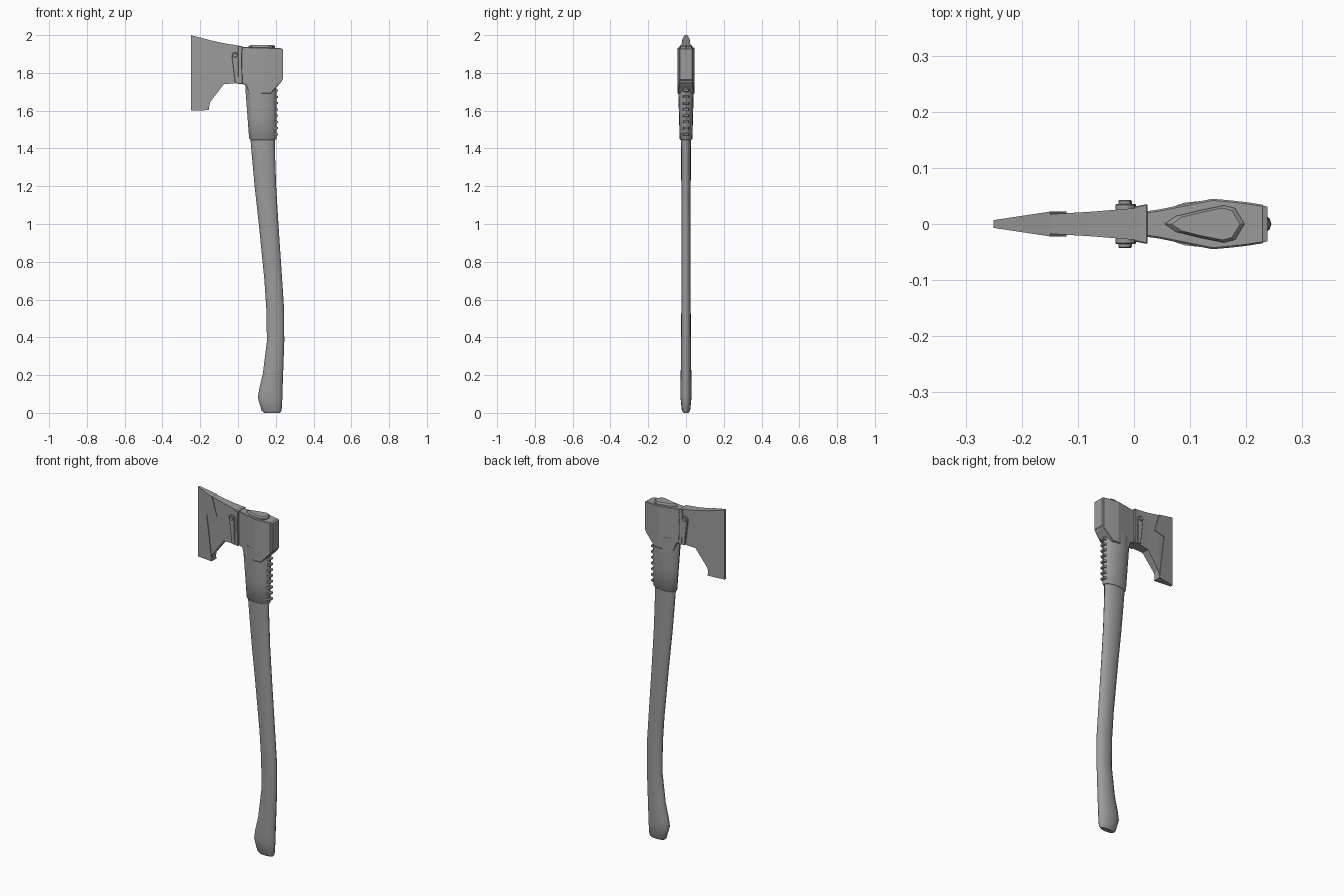
import bpy, bmesh, math

cube = bpy.data.objects.get("Cube")
if cube:
    bpy.data.objects.remove(cube)

mat = bpy.data.materials.new("plain_grey")
mat.use_nodes = True
GREY = (0.33, 0.33, 0.33, 1)
mat.diffuse_color = GREY
mat.node_tree.nodes["Principled BSDF"].inputs["Base Color"].default_value = GREY


def finish(name, bm, smooth=None, bevel=0):
    """Turn a bmesh into a named object with the shared material."""
    bmesh.ops.recalc_face_normals(bm, faces=bm.faces)
    me = bpy.data.meshes.new(name)
    bm.to_mesh(me)
    bm.free()
    ob = bpy.data.objects.new(name, me)
    bpy.context.collection.objects.link(ob)
    me.materials.append(mat)
    if bevel:
        mod = ob.modifiers.new("bevel", 'BEVEL')
        mod.width = bevel
        mod.segments = 1
    if smooth:
        bpy.ops.object.select_all(action='DESELECT')
        ob.select_set(True)
        bpy.context.view_layer.objects.active = ob
        bpy.ops.object.shade_smooth_by_angle(angle=math.radians(smooth))
    return ob


def loft(name, rings, **kw):
    """Skin a list of equal-length point rings and cap both ends."""
    bm = bmesh.new()
    rows = [[bm.verts.new(p) for p in ring] for ring in rings]
    n = len(rows[0])
    for a, b in zip(rows, rows[1:]):
        for i in range(n):
            j = (i + 1) % n
            bm.faces.new((a[i], a[j], b[j], b[i]))
    bm.faces.new(rows[0])
    bm.faces.new(rows[-1])
    return finish(name, bm, **kw)


def oval(x0, x1, half, z, n=16):
    """Horizontal oval ring spanning x0..x1."""
    c, r = (x0 + x1) / 2, (x1 - x0) / 2
    return [(c + r * math.cos(t), half * math.sin(t), z)
            for t in (2 * math.pi * i / n for i in range(n))]


def box_ring(x, half, z0, z1):
    return [(x, -half, z0), (x, half, z0), (x, half, z1), (x, -half, z1)]


def slab(name, outline, half, **kw):
    """Plate through the thickness; half(x) gives the half thickness."""
    return loft(name, [[(x, s * half(x), z) for x, z in outline] for s in (-1, 1)], **kw)


# Curved shaft: left edge, right edge, half depth, height
shaft = [(.138, .222, .014, 0), (.125, .231, .022, .012), (.105, .235, .029, .08),
         (.113, .236, .030, .13), (.132, .239, .028, .21), (.153, .245, .026, .38),
         (.15, .244, .025, .55), (.14, .234, .025, .7), (.11, .214, .025, 1.0),
         (.088, .202, .025, 1.2), (.07, .195, .026, 1.4), (.062, .195, .028, 1.5),
         (.06, .19, .028, 1.7)]
loft("shaft", [oval(*s) for s in shaft], smooth=50)

# Protective sleeve under the head, with a lip at its lower end
sleeve = [(.066, .198, .028, 1.445), (.059, .204, .034, 1.452), (.05, .204, .037, 1.57),
          (.041, .204, .041, 1.69), (.041, .2, .041, 1.76)]
loft("sleeve", [oval(*s) for s in sleeve], smooth=40)

# Grip ribs on the back of the sleeve
for i in range(8):
    z = 1.475 + i * .033
    loft(f"sleeve_rib_{i + 1}", [box_ring(.185, .018, z - .008, z + .008),
                                 box_ring(.213, .013, z - .005, z + .005)])

# Head body around the eye, tapering to the poll
body = [(.018, .022, 1.742, 1.938), (.045, .026, 1.735, 1.937), (.06, .029, 1.69, 1.936),
        (.14, .045, 1.69, 1.934), (.173, .042, 1.69, 1.933), (.2, .039, 1.72, 1.932),
        (.232, .034, 1.755, 1.93)]
loft("head_body", [box_ring(*s) for s in body], bevel=.003)
loft("poll_face", [box_ring(.228, .033, 1.755, 1.93), box_ring(.238, .031, 1.765, 1.926)])

# Shaft end showing through the eye, with a chamfered top
half_eye = [(.055, 0), (.075, .014), (.12, .025), (.16, .033), (.18, .028), (.197, 0)]
eye = half_eye + [(x, -y) for x, y in half_eye[-2:0:-1]]


def eye_ring(scale, z):
    return [(.14 + (x - .14) * scale, y * scale, z) for x, y in eye]


loft("shaft_end", [eye_ring(1, 1.90), eye_ring(1, 1.94), eye_ring(.86, 1.947)])

# Blade with a hooked beard
blade = [(-.25, .005, 1.60, 2.0), (-.155, .017, 1.605, 1.975), (-.148, .0175, 1.645, 1.973),
         (-.075, .022, 1.74, 1.957), (.012, .029, 1.748, 1.943)]
loft("blade", [box_ring(*s) for s in blade])
loft("blade_neck", [box_ring(.005, .02, 1.755, 1.935), box_ring(.03, .02, 1.755, 1.935)])

# Raised cutting bevel wrapping the recessed cheek
bevel_outline = [(-.25, 2.0), (-.15, 1.974), (-.12, 1.87), (-.188, 1.86),
                 (-.152, 1.603), (-.25, 1.60)]
slab("cutting_bevel", bevel_outline, lambda x: .007 + .15 * min(x + .25, .1))

# Collar joining the blade to the head, and its rounded straps
collar = [(.0, 1.943), (.024, 1.941), (.02, 1.88), (.024, 1.742), (.002, 1.742)]
slab("collar", collar, lambda x: .031 + .2 * max(x, 0), bevel=.002)
strap = [(-.016, 1.745), (.004, 1.745)]
strap += [(-.016 + .017 * math.cos(t), 1.893 + .017 * math.sin(t))
          for t in (math.pi * i / 6 for i in range(7))]
slab("strap", strap, lambda x: .036, bevel=.002)

# Bolt through the straps
bolt = [(-.016 + .012 * math.cos(t), 1.893 + .012 * math.sin(t))
        for t in (2 * math.pi * i / 12 for i in range(12))]
slab("strap_bolt", bolt, lambda x: .043, bevel=.002)
